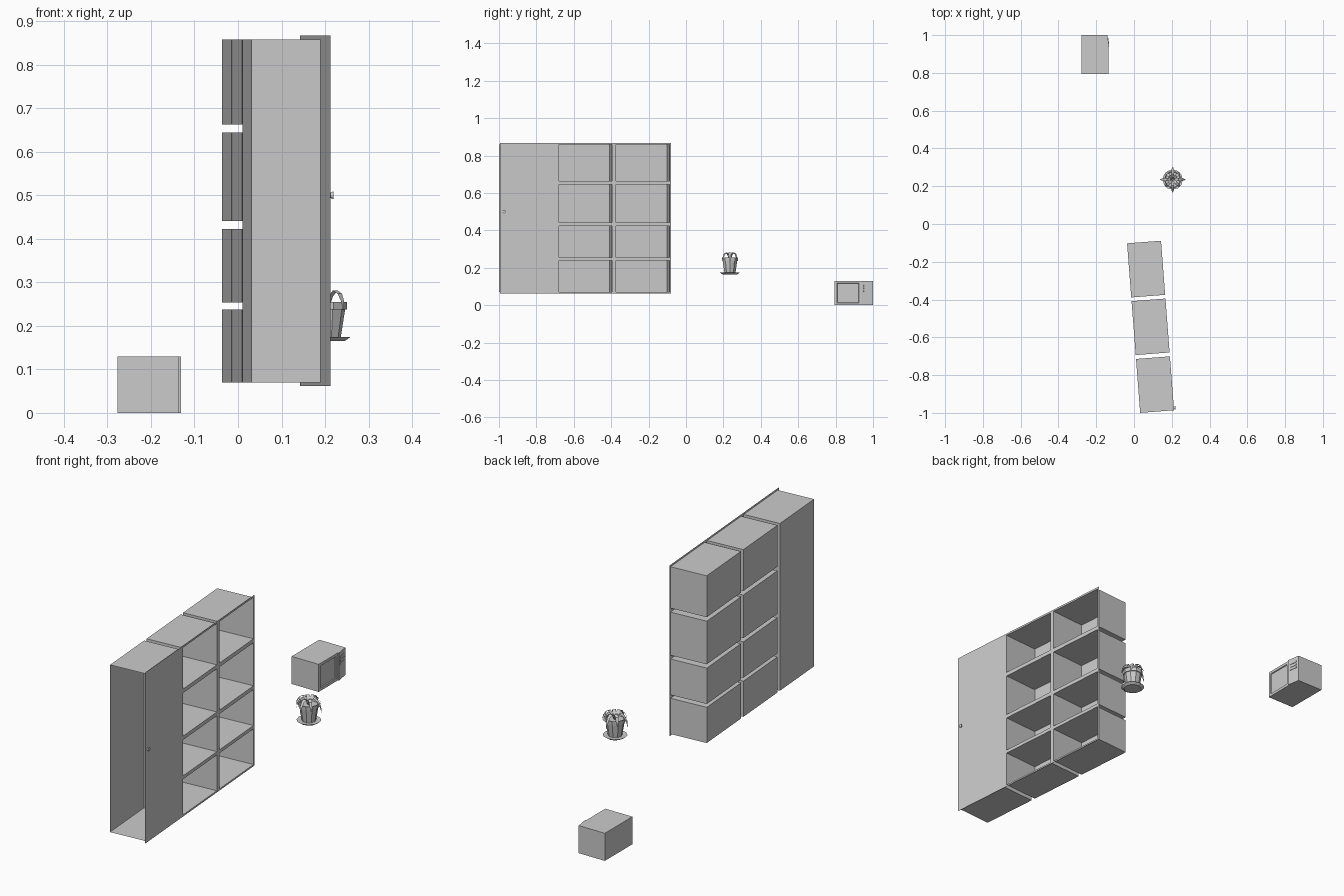
import bpy, bmesh, math
from mathutils import Matrix, Vector

if "Cube" in bpy.data.objects:
    bpy.data.objects.remove(bpy.data.objects["Cube"])

def finish(name, bm, mat=Matrix()):
    bmesh.ops.remove_doubles(bm, verts=bm.verts, dist=1e-5)
    me = bpy.data.meshes.new(name)
    bm.to_mesh(me)
    bm.free()
    ob = bpy.data.objects.new(name, me)
    ob.matrix_world = mat
    bpy.context.collection.objects.link(ob)
    return ob

def quad(bm, pts):
    return bm.faces.new([bm.verts.new(p) for p in pts])

def box(bm, lo, hi, skip=()):
    """Box from corner to corner; skip lists outward directions left open."""
    lo, hi = Vector(lo), Vector(hi)
    size = hi - lo
    m = Matrix.Translation((lo + hi) / 2) @ Matrix.Diagonal((*size, 1))
    r = bmesh.ops.create_cube(bm, size=1, matrix=m)
    faces = {f for v in r['verts'] for f in v.link_faces}
    for f in faces:
        f.normal_update()
    bad = [f for f in faces if any(f.normal.dot(Vector(d)) > 0.9 for d in skip)]
    if bad:
        bmesh.ops.delete(bm, geom=bad, context='FACES_ONLY')

# --- Wall unit, in its own slightly turned frame: open front at x = 0 ---
unit = Matrix.Translation((0.212, -0.986, 0)) @ Matrix.Rotation(math.radians(4.4), 4, 'Z')
DEPTH = 0.18
cols = [(0.307, 0.593), (0.613, 0.90)]
rows = [(0.07, 0.238), (0.254, 0.423), (0.441, 0.644), (0.663, 0.858)]

# compartments
for i, (y0, y1) in enumerate(cols):
    for j, (z0, z1) in enumerate(rows):
        bm = bmesh.new()
        box(bm, (-DEPTH, y0, z0), (0, y1, z1), [(1, 0, 0)])
        finish(f"shelf_box_{i}_{j}", bm, unit)

# tall cupboard, open at its outer end
bm = bmesh.new()
box(bm, (-DEPTH, 0, 0.07), (0, 0.286, 0.858), [(1, 0, 0), (0, -1, 0)])
finish("tall_cupboard", bm, unit)

# front sheet: door plus frame strips around the openings
bm = bmesh.new()
ys = [-0.009, 0.307, 0.593, 0.613, 0.90, 0.909]
zs = [0.062] + [z for r in rows for z in r] + [0.867]
for i in range(len(ys) - 1):
    for j in range(len(zs) - 1):
        if i in (1, 3) and j % 2 == 1:
            continue
        quad(bm, [(0, ys[i], zs[j]), (0, ys[i + 1], zs[j]),
                  (0, ys[i + 1], zs[j + 1]), (0, ys[i], zs[j + 1])])
finish("door_and_front_frame", bm, unit)

# door knob
bm = bmesh.new()
bmesh.ops.create_cone(bm, cap_ends=True, segments=10, radius1=0.006, radius2=0.009, depth=0.008,
                      matrix=Matrix.Translation((0.004, 0.012, 0.5)) @ Matrix.Rotation(math.pi / 2, 4, 'Y'))
finish("door_knob", bm, unit)

# --- Microwave ---
bm = bmesh.new()
box(bm, (-0.277, 0.795, 0), (-0.142, 1.0, 0.13))
finish("oven_body", bm)

# door with recessed window
bm = bmesh.new()
box(bm, (-0.142, 0.795, 0), (-0.136, 0.938, 0.13))
bm.normal_update()
front = [f for f in bm.faces if f.normal.x > 0.9]
bmesh.ops.inset_region(bm, faces=front, thickness=0.018)
bmesh.ops.inset_region(bm, faces=front, thickness=0.003, depth=-0.004)
finish("oven_door", bm)

# slanted control panel
bm = bmesh.new()
outline = [(-0.143, 0.938), (-0.131, 0.938), (-0.141, 1.0), (-0.143, 1.0)]
f = quad(bm, [(x, y, 0) for x, y in outline])
r = bmesh.ops.extrude_face_region(bm, geom=[f], use_keep_orig=True)
bmesh.ops.translate(bm, vec=(0, 0, 0.13),
                    verts=[v for v in r['geom'] if isinstance(v, bmesh.types.BMVert)])
bmesh.ops.recalc_face_normals(bm, faces=bm.faces)
finish("control_panel", bm)

# buttons
tilt = Matrix.Translation((-0.136, 0.969, 0)) @ Matrix.Rotation(math.atan2(0.010, 0.062), 4, 'Z')
for k, z in enumerate((0.075, 0.09, 0.105)):
    bm = bmesh.new()
    box(bm, (-0.001, -0.019, z - 0.004), (0.002, 0.019, z + 0.004))
    finish(f"panel_button_{k}", bm, tilt)

# --- Potted plant ---
plant = Matrix.Translation((0.205, 0.235, 0))

def lathe(name, profile, n=10):
    bm = bmesh.new()
    for (r0, z0), (r1, z1) in zip(profile, profile[1:]):
        for k in range(n):
            a, b = 2 * math.pi * k / n, 2 * math.pi * (k + 1) / n
            pts = [(r0, a, z0), (r0, b, z0), (r1, b, z1), (r1, a, z1)]
            if r0 == 0:
                pts.pop(1)
            elif r1 == 0:
                pts.pop(2)
            quad(bm, [(r * math.cos(t), r * math.sin(t), z) for r, t, z in pts])
    finish(name, bm, plant)

lathe("saucer", [(0, 0.165), (0.04, 0.165), (0.053, 0.174), (0.038, 0.172), (0, 0.172)], 12)
lathe("pot", [(0, 0.173), (0.031, 0.173), (0.041, 0.237), (0.045, 0.237), (0.046, 0.255),
              (0.041, 0.255), (0.040, 0.246), (0, 0.246)])

# drooping leaves: long ones on the axes, short ones between
long_leaf = [(0.004, 0.246, 0.004), (0.014, 0.270, 0.007), (0.030, 0.281, 0.008),
             (0.047, 0.272, 0.007), (0.060, 0.252, 0.005), (0.067, 0.226, 0.0005)]
short_leaf = [(0.004, 0.246, 0.004), (0.012, 0.268, 0.007), (0.026, 0.281, 0.008),
              (0.041, 0.274, 0.007), (0.050, 0.256, 0.005), (0.053, 0.234, 0.0005)]
for k in range(8):
    bm = bmesh.new()
    path = short_leaf if k % 2 else long_leaf
    for (r0, z0, w0), (r1, z1, w1) in zip(path, path[1:]):
        quad(bm, [(r0, -w0, z0), (r1, -w1, z1), (r1, w1, z1), (r0, w0, z0)])
    finish(f"leaf_{k}", bm, plant @ Matrix.Rotation(k * math.pi / 4, 4, 'Z'))
